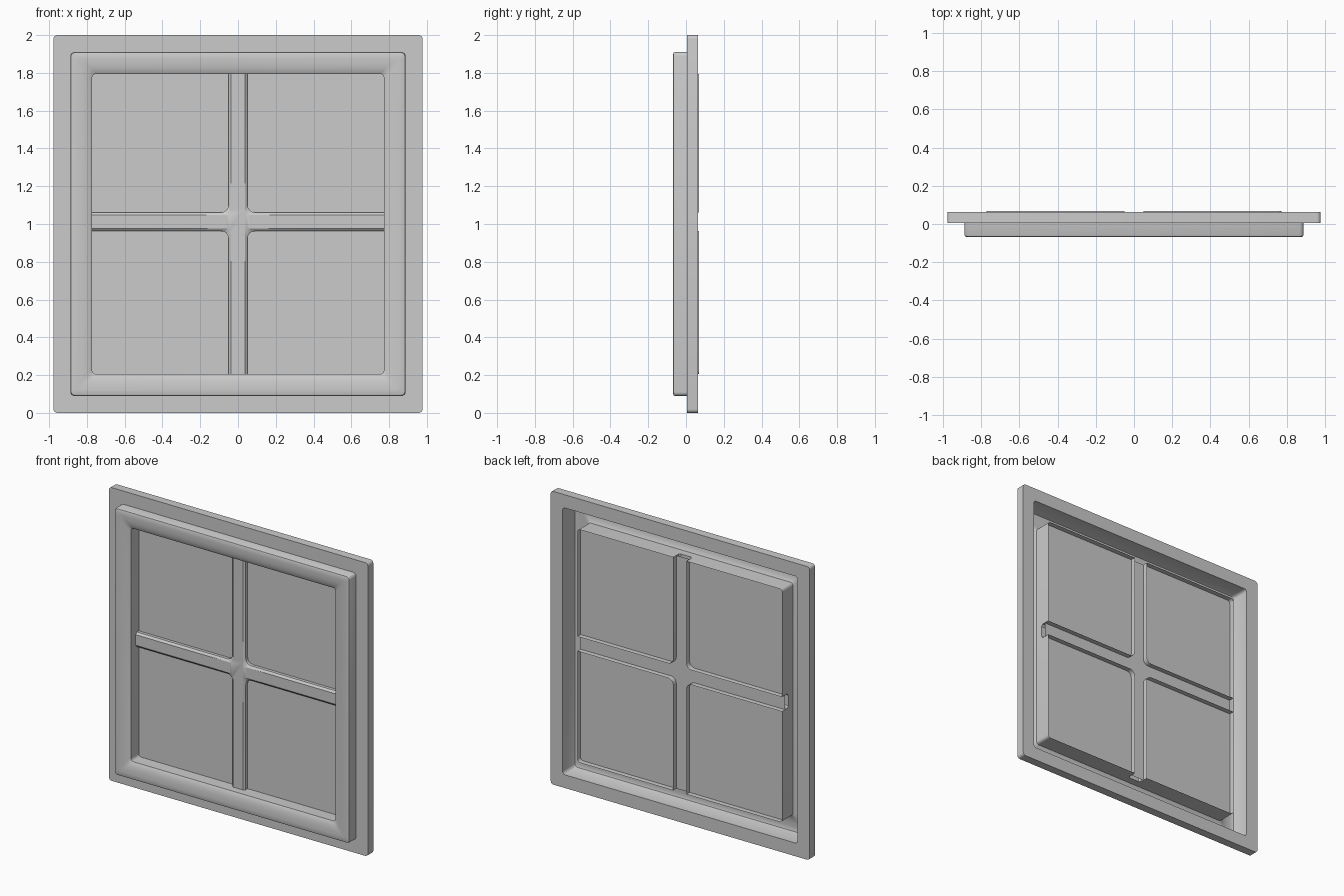
import bpy, bmesh, math

if "Cube" in bpy.data.objects:
    bpy.data.objects.remove(bpy.data.objects["Cube"])

HX, HZ, CZ = 0.977, 1.0, 1.0      # half width, half height, centre height
IN = 0.205                        # inset of the opening from the outer edge
BAR, BAR_FRONT, BAR_Z = 0.05, 0.036, 1.012
BACK, BAR_Y = 0.068, 0.0


def rounded(corners, seg=4):
    """Closed polygon from (x, z, radius) right-angle corners."""
    pts, n = [], len(corners)
    for i, (x, z, r) in enumerate(corners):
        if r == 0:
            pts.append((x, z))
            continue
        px, pz, _ = corners[i - 1]
        nx, nz, _ = corners[(i + 1) % n]
        la, lb = math.hypot(px - x, pz - z), math.hypot(nx - x, nz - z)
        a = ((px - x) / la * r, (pz - z) / la * r)
        b = ((nx - x) / lb * r, (nz - z) / lb * r)
        for k in range(seg + 1):
            t = k / seg * math.pi / 2
            u, v = 1 - math.sin(t), 1 - math.cos(t)
            pts.append((x + a[0] * u + b[0] * v, z + a[1] * u + b[1] * v))
    return pts


def frame_loop(d, r=0.02):
    x, z = HX - d, HZ - d
    return rounded([(-x, CZ - z, r), (x, CZ - z, r), (x, CZ + z, r), (-x, CZ + z, r)])


def loft(bm, loops):
    """Skin a list of (points, y) loops with equal point counts."""
    rings = [[bm.verts.new((x, y, z)) for x, z in pts] for pts, y in loops]
    for a, b in zip(rings, rings[1:]):
        for i in range(len(a)):
            j = (i + 1) % len(a)
            bm.faces.new((a[i], a[j], b[j], b[i]))


def finish(bm, name, smooth=None):
    bmesh.ops.remove_doubles(bm, verts=bm.verts, dist=1e-5)
    bmesh.ops.recalc_face_normals(bm, faces=bm.faces)
    me = bpy.data.meshes.new(name)
    bm.to_mesh(me)
    bm.free()
    ob = bpy.data.objects.new(name, me)
    bpy.context.collection.objects.link(ob)
    if smooth:
        bpy.ops.object.select_all(action='DESELECT')
        ob.select_set(True)
        bpy.context.view_layer.objects.active = ob
        bpy.ops.object.shade_smooth_by_angle(angle=math.radians(smooth))
    return ob


# Outer flange, open towards the middle
bm = bmesh.new()
loft(bm, [(frame_loop(d), y) for d, y in
          [(0.09, 0.063), (0, 0.063), (0, 0.005), (0.09, 0.005)]])
finish(bm, "outer_flange", 30)

# Hollow rounded moulding around the opening
profile = [(0.09, 0.063), (0.09, -0.058), (0.093, -0.065), (0.10, -0.068),
           (0.125, -0.068), (0.15, -0.067), (0.175, -0.063), (0.195, -0.056),
           (IN, -0.05), (IN, BAR_Y)]
bm = bmesh.new()
loft(bm, [(frame_loop(d), y) for d, y in profile])
finish(bm, "moulding", 30)


# Glazing bars: open-backed channels whose sides surround each pane
def quadrant(sx, sz, w):
    ox, oz = sx * (HX - IN), CZ + sz * (HZ - IN)
    bx, bz = sx * w, BAR_Z + sz * w
    r = 0.025 + w - BAR_FRONT
    return [(bx, bz, r), (ox, bz, 0), (ox, oz, 0.02), (bx, oz, 0)]


bm = bmesh.new()
cross = []
for sx, sz in ((1, 1), (-1, 1), (-1, -1), (1, -1)):
    side = rounded(quadrant(sx, sz, BAR))
    front = rounded(quadrant(sx, sz, BAR_FRONT))
    loft(bm, [(side, BACK), (side, BAR_Y + 0.012), (front, BAR_Y)])
    # front outline of the cross: bar end, inner arc, bar end
    run = [front[-1]] + front[:5] + [front[5]]
    if sx * sz > 0:
        run.reverse()
    cross += run
bm.faces.new([bm.verts.new((x, BAR_Y, z)) for x, z in cross])
finish(bm, "glazing_bars", 30)

# Glass sheet filling the opening
bm = bmesh.new()
bm.faces.new([bm.verts.new((x, 0.033, z)) for x, z in frame_loop(IN)])
finish(bm, "glass_pane")
